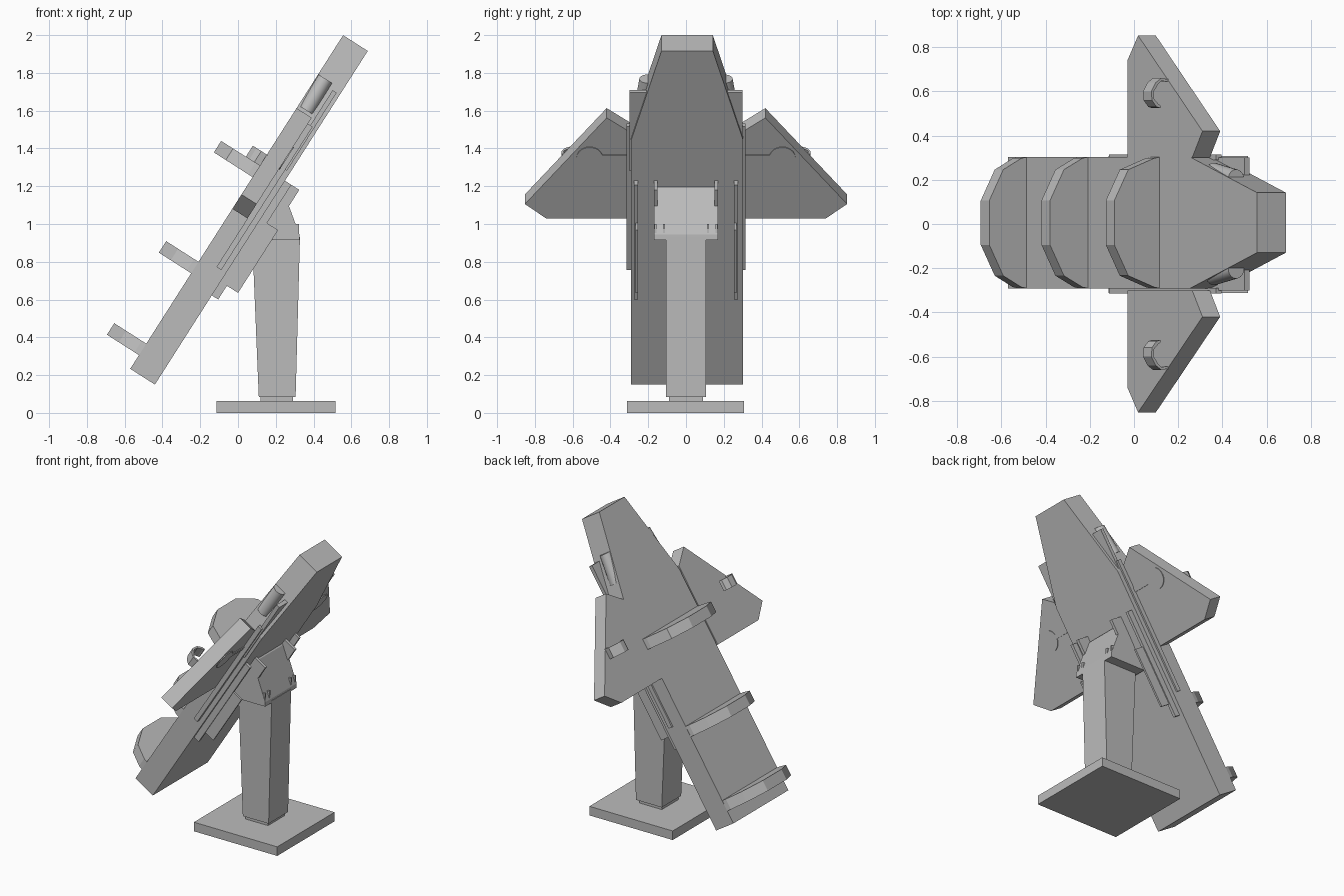
import bpy
import bmesh
import math
from mathutils import Matrix, Vector

cube = bpy.data.objects.get("Cube")
if cube:
    bpy.data.objects.remove(cube, do_unlink=True)

grey = bpy.data.materials.new("plain grey")
grey.use_nodes = True
grey.diffuse_color = (0.5, 0.5, 0.5, 1)
grey.node_tree.nodes["Principled BSDF"].inputs["Base Color"].default_value = (0.5, 0.5, 0.5, 1)

# Tilted frame of the board: local x runs to the nose, z rises from its top face
TILT = Matrix.Translation((-0.44, 0, 0.15)) @ Matrix.Rotation(-math.atan2(0.843, 0.538), 4, 'Y')
LEVEL = Matrix.Identity(4)


def prism(name, points, depth, frame=TILT):
    """Extrude a flat outline along a vector."""
    bm = bmesh.new()
    face = bm.faces.new([bm.verts.new(p) for p in points])
    out = bmesh.ops.extrude_face_region(bm, geom=[face], use_keep_orig=True)
    top = [g for g in out["geom"] if isinstance(g, bmesh.types.BMVert)]
    bmesh.ops.translate(bm, verts=top, vec=Vector(depth))
    bmesh.ops.recalc_face_normals(bm, faces=bm.faces)
    mesh = bpy.data.meshes.new(name)
    bm.to_mesh(mesh)
    bm.free()
    mesh.materials.append(grey)
    obj = bpy.data.objects.new(name, mesh)
    obj.matrix_world = frame
    bpy.context.collection.objects.link(obj)
    return obj


def box(name, xs, ys, zs, frame=TILT):
    outline = [(xs[i], ys[j], zs[0]) for i, j in ((0, 0), (1, 0), (1, 1), (0, 1))]
    return prism(name, outline, (0, 0, zs[1] - zs[0]), frame)


# Stand
box("base_plate", (-0.115, 0.515), (-0.312, 0.308), (0, 0.062), LEVEL)
box("post_foot", (0.12, 0.29), (-0.09, 0.09), (0.06, 0.09), LEVEL)
post = [(0.11, 0.085), (0.305, 0.085), (0.328, 0.93), (0.075, 0.93)]
prism("post", [(x, -0.105, z) for x, z in post], (0, 0.21, 0), LEVEL)
head = [(0.06, 0.915), (0.325, 0.915), (0.325, 0.945), (0.235, 1.19), (0.225, 1.2)]
prism("mount_head", [(x, -0.17, z) for x, z in head], (0, 0.34, 0), LEVEL)

# Long board with tapered nose
half = [(0, 0.297), (1.533, 0.297), (2.095, 0.136)]
outline = half + [(x, -y) for x, y in reversed(half)]
prism("board", [(x, y + 0.006, 0) for x, y in outline], (0, 0, 0.155))

# Upright cross plates on the top face
for i, (start, height) in enumerate([(0.086, 0.203), (0.6, 0.205), (1.204, 0.245)]):
    side = [(0.297, 0), (0.292, 0.03), (0.24, height - 0.075), (0.1, height)]
    rim = side + [(-y, h) for y, h in reversed(side)]
    prism(f"cross_plate_{i + 1}", [(start, y + 0.006, 0.153 + h) for y, h in rim], (0.072, 0, 0))

wing = [(1.005, 0.3), (1.005, 0.74), (1.095, 0.853), (1.637, 0.42), (1.55, 0.3)]
arch = [(0.655, 0.15), (0.66, 0.19), (0.64, 0.22), (0.6, 0.243),
        (0.56, 0.24), (0.53, 0.215), (0.525, 0.195)]
for s, side in ((1, "left"), (-1, "right")):
    # Wing with a hooked grip above and a round plate below
    prism(side + "_wing", [(x, s * y, 0.06) for x, y in wing], (0, 0, 0.095))
    inner = [(0.592 + (y - 0.592) * 0.82, z - 0.012 if z > 0.2 else z) for y, z in reversed(arch)]
    prism(side + "_grip", [(1.275, s * y, z) for y, z in arch + inner], (0.07, 0, 0))
    ring = [math.tau * k / 20 for k in range(20)]
    prism(side + "_round_plate",
          [(1.385 + 0.07 * math.cos(a), s * 0.51 + 0.07 * math.sin(a), 0.055) for a in ring], (0, 0, 0.007))
    box(side + "_plate_stem", (1.375, 1.405), (s * 0.3, s * 0.45), (0.055, 0.062))

    # Rails along the flank and underneath
    box(side + "_flank_rail", (0.7, 1.6), (s * 0.29, s * 0.314), (0.03, 0.06))
    box(side + "_nose_rail", (1.33, 1.82), (s * 0.2, s * 0.3), (0.02, 0.045))
    box(side + "_under_rail", (0.56, 1.28), (s * 0.255, s * 0.275), (-0.04, 0.01))
    box(side + "_under_fin", (0.646, 1.04), (s * 0.255, s * 0.268), (-0.11, 0))

    # Tapered round pod beside the nose
    pod = prism(side + "_nose_pod",
                [(1.655, s * 0.235 + 0.042 * math.cos(a), 0.105 + 0.042 * math.sin(a)) for a in ring],
                (0.195, -s * 0.03, 0.005))
    for poly in pod.data.polygons:
        poly.use_smooth = len(poly.vertices) == 4

    # Small clips on the mount
    box(side + "_upper_clip", (1.18, 1.28), (s * 0.15, s * 0.17), (-0.09, 0))
    for y in (0.11, 0.155):
        box(side + "_lower_clip", (0.28, 0.322), (s * y, s * (y + 0.012)), (0.94, 1.0), LEVEL)
